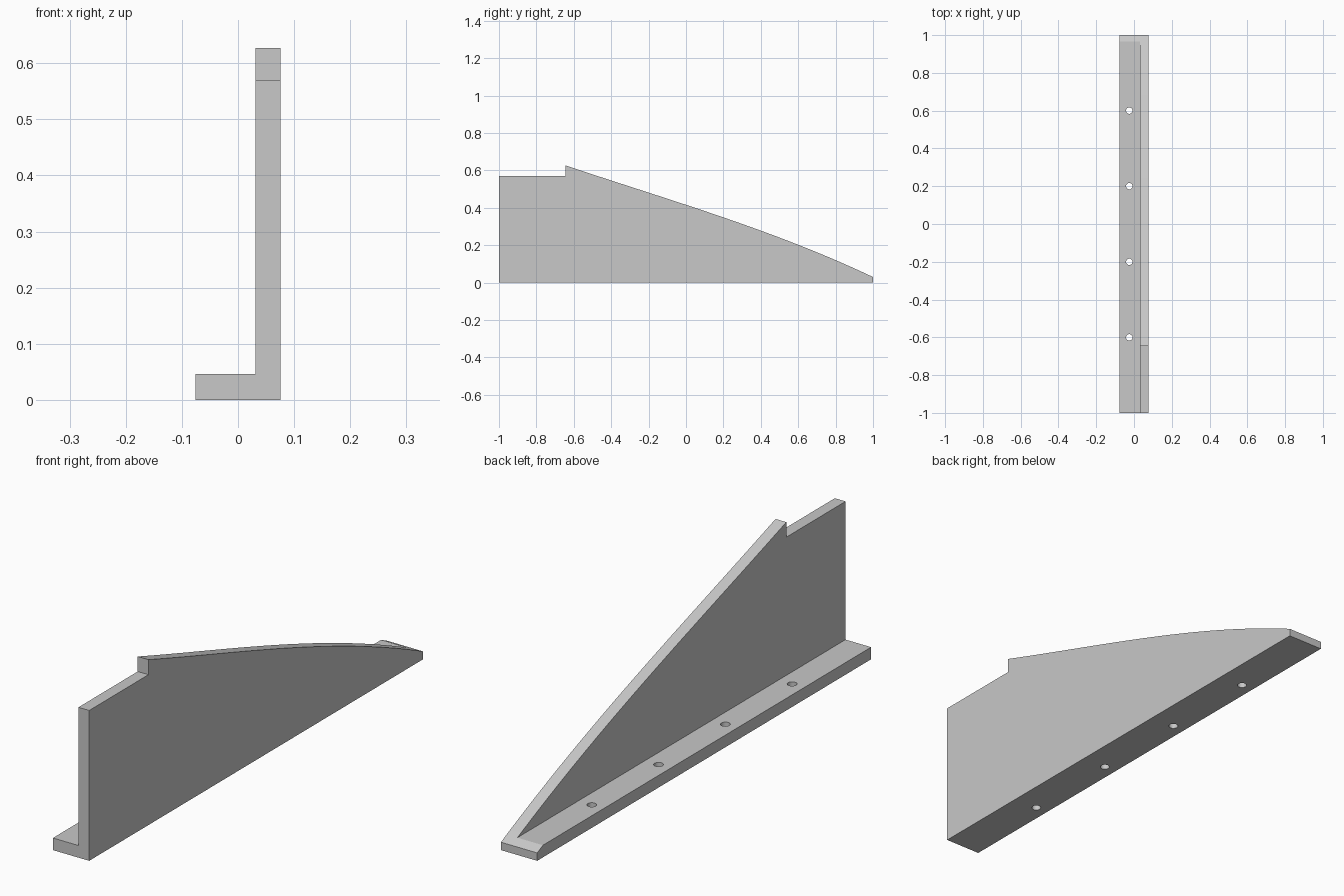
import bpy
import bmesh
from mathutils import Matrix, Vector

if "Cube" in bpy.data.objects:
    bpy.data.objects.remove(bpy.data.objects["Cube"], do_unlink=True)

grey = bpy.data.materials.new("plain grey")
grey.use_nodes = True
colour = (0.58, 0.58, 0.58, 1)
grey.diffuse_color = colour
grey.node_tree.nodes["Principled BSDF"].inputs["Base Color"].default_value = colour


def make_object(name, bm):
    bmesh.ops.recalc_face_normals(bm, faces=bm.faces)
    mesh = bpy.data.meshes.new(name)
    bm.to_mesh(mesh)
    bm.free()
    mesh.materials.append(grey)
    obj = bpy.data.objects.new(name, mesh)
    bpy.context.collection.objects.link(obj)
    return obj


def prism(name, points, direction):
    """Extrude a closed outline along a direction."""
    bm = bmesh.new()
    face = bm.faces.new([bm.verts.new(p) for p in points])
    result = bmesh.ops.extrude_face_region(bm, geom=[face])
    verts = [v for v in result["geom"] if isinstance(v, bmesh.types.BMVert)]
    bmesh.ops.translate(bm, verts=verts, vec=Vector(direction))
    return make_object(name, bm)


def cut(target, cutter, operation):
    mod = target.modifiers.new(cutter.name, "BOOLEAN")
    mod.operation = operation
    mod.solver = "EXACT"
    mod.object = cutter
    bpy.context.view_layer.objects.active = target
    bpy.ops.object.modifier_apply(modifier=mod.name)
    bpy.data.objects.remove(cutter, do_unlink=True)


# L-shaped section: upright wall and foot flange
LEFT, WALL, RIGHT = 0.076, 0.031, -0.076
FLANGE, TOP = 0.046, 0.75
section = [(RIGHT, 0), (LEFT, 0), (LEFT, TOP), (WALL, TOP), (WALL, FLANGE), (RIGHT, FLANGE)]
bracket = prism("angle_bracket", [(x, -1, z) for x, z in section], (0, 2, 0))

# Side outline: low step at the front, then a bowed slope to the back
STEP_Y, STEP_Z, PEAK, TAIL = -0.645, 0.57, 0.627, 0.03
outline = [(1.1, -0.1), (-1.1, -0.1), (-1.1, STEP_Z), (STEP_Y, STEP_Z)]
SEGMENTS = 28
for i in range(SEGMENTS + 1):
    t = i / SEGMENTS
    bow = 0.043 * t * (1 - t) * (1 + 3.2 * t)
    outline.append((STEP_Y + (1 - STEP_Y) * t, PEAK + (TAIL - PEAK) * t + bow))
outline.append((1.1, -0.02))
side_shape = prism("side_outline_cutter", [(-0.2, y, z) for y, z in outline], (0.4, 0, 0))
cut(bracket, side_shape, "INTERSECT")

# Four screw holes through the flange
bm = bmesh.new()
for y in (-0.6, -0.2, 0.2, 0.6):
    bmesh.ops.create_cone(bm, cap_ends=True, segments=32, radius1=0.017, radius2=0.017,
                          depth=0.2, matrix=Matrix.Translation((-0.025, y, 0)))
cut(bracket, make_object("screw_hole_cutter", bm), "DIFFERENCE")

# Smooth curved surfaces, crisp edges
bracket.select_set(True)
bpy.context.view_layer.objects.active = bracket
bpy.ops.object.shade_smooth_by_angle(angle=0.35)
